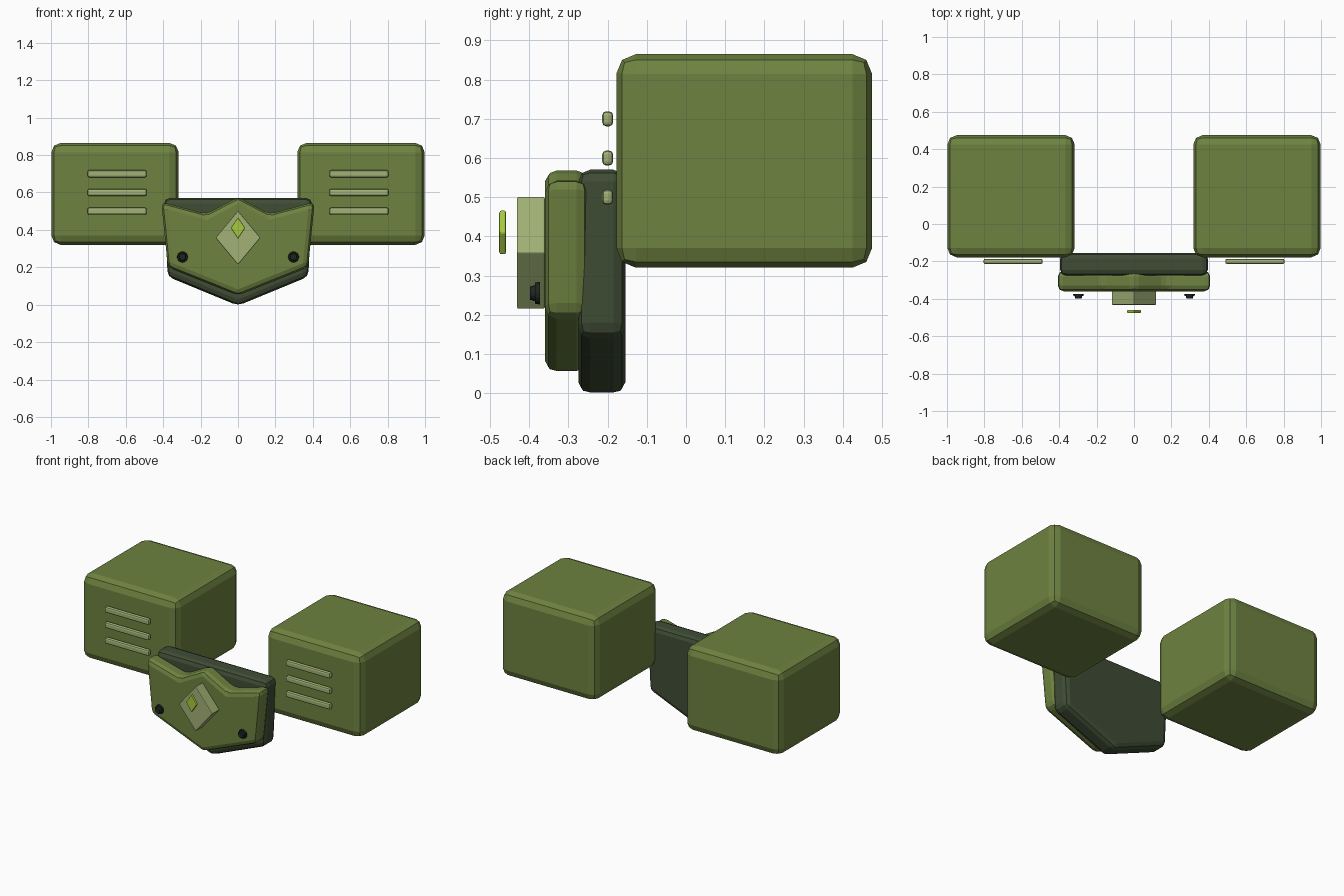
import bpy, bmesh, math
from mathutils import Matrix

cube = bpy.data.objects.get("Cube")
if cube:
    bpy.data.objects.remove(cube, do_unlink=True)


def material(name, rgb):
    m = bpy.data.materials.new(name)
    m.use_nodes = True
    m.diffuse_color = (*rgb, 1)
    bsdf = m.node_tree.nodes["Principled BSDF"]
    bsdf.inputs["Base Color"].default_value = (*rgb, 1)
    bsdf.inputs["Roughness"].default_value = 0.7
    return m


OLIVE = material("olive green", (0.155, 0.225, 0.052))
DARK = material("dark green", (0.05, 0.073, 0.036))
PALE = material("pale green", (0.36, 0.44, 0.18))
LIME = material("lime", (0.38, 0.58, 0.05))
BLACK = material("bolt black", (0.014, 0.018, 0.015))


def finish(name, bm, mat, bevel=0, segments=2):
    """Turn a bmesh into an object with an optional rounded edge."""
    bmesh.ops.recalc_face_normals(bm, faces=bm.faces)
    mesh = bpy.data.meshes.new(name)
    bm.to_mesh(mesh)
    bm.free()
    mesh.materials.append(mat)
    ob = bpy.data.objects.new(name, mesh)
    bpy.context.collection.objects.link(ob)
    if bevel:
        mod = ob.modifiers.new("rounded edges", 'BEVEL')
        mod.width, mod.segments = bevel, segments
        mod.limit_method = 'ANGLE'
        mod.angle_limit = math.radians(20)
    return ob


def box(name, lo, hi, mat, bevel):
    bm = bmesh.new()
    bmesh.ops.create_cube(bm, size=1)
    for v in bm.verts:
        v.co = [(a + b) / 2 + c * (b - a) for a, b, c in zip(lo, hi, v.co)]
    return finish(name, bm, mat, bevel)


def plate(name, half, y0, y1, mat, bevel):
    """Extrude a left/right symmetric outline, given from top centre to bottom centre."""
    outline = half + [(-x, z) for x, z in reversed(half) if x > 0]
    bm = bmesh.new()
    face = bm.faces.new([bm.verts.new((x, y0, z)) for x, z in outline])
    new = bmesh.ops.extrude_face_region(bm, geom=[face])["geom"]
    bmesh.ops.translate(bm, vec=(0, y1 - y0, 0),
                        verts=[g for g in new if isinstance(g, bmesh.types.BMVert)])
    return finish(name, bm, mat, bevel)


def disc(bm, x, z, y0, y1, r0, r1):
    turn = Matrix.Translation((x, (y0 + y1) / 2, z)) @ Matrix.Rotation(math.pi / 2, 4, 'X')
    bmesh.ops.create_cone(bm, cap_ends=True, segments=16, radius1=r0, radius2=r1,
                          depth=abs(y1 - y0), matrix=turn)


# Chest plates: dark backing and notched front
plate("back_plate", [(0.396, 0.57), (0.376, 0.15), (0, -0.005)], -0.275, -0.155, DARK, 0.03)
plate("front_plate", [(0, 0.575), (0.17, 0.485), (0.41, 0.55), (0.375, 0.2), (0, 0.05)],
      -0.36, -0.25, OLIVE, 0.03)

# Emblem: raised diamond with a small gem in front
plate("diamond", [(0, 0.502), (0.12, 0.358), (0, 0.214)], -0.432, -0.36, PALE, 0.004)
plate("gem", [(0, 0.468), (0.038, 0.41), (0, 0.352)], -0.477, -0.459, LIME, 0.005)

for side, s in (("left", 1), ("right", -1)):
    # Big rounded shoulder block
    x = sorted((s * 0.317, s * 0.998))
    box(side + "_shoulder", (x[0], -0.178, 0.32), (x[1], 0.475, 0.865), OLIVE, 0.05)

    # Vent slats in front of the block
    x = sorted((s * 0.488, s * 0.805))
    for i in range(3):
        z = 0.5 + 0.1 * i
        box(f"{side}_slat_{i + 1}", (x[0], -0.214, z - 0.019), (x[1], -0.186, z + 0.019),
            PALE, 0.01)

    # Bolt: wide washer with a smaller head
    bm = bmesh.new()
    disc(bm, s * 0.297, 0.255, -0.373, -0.385, 0.029, 0.027)
    disc(bm, s * 0.297, 0.255, -0.383, -0.398, 0.021, 0.017)
    finish(side + "_bolt", bm, BLACK)
